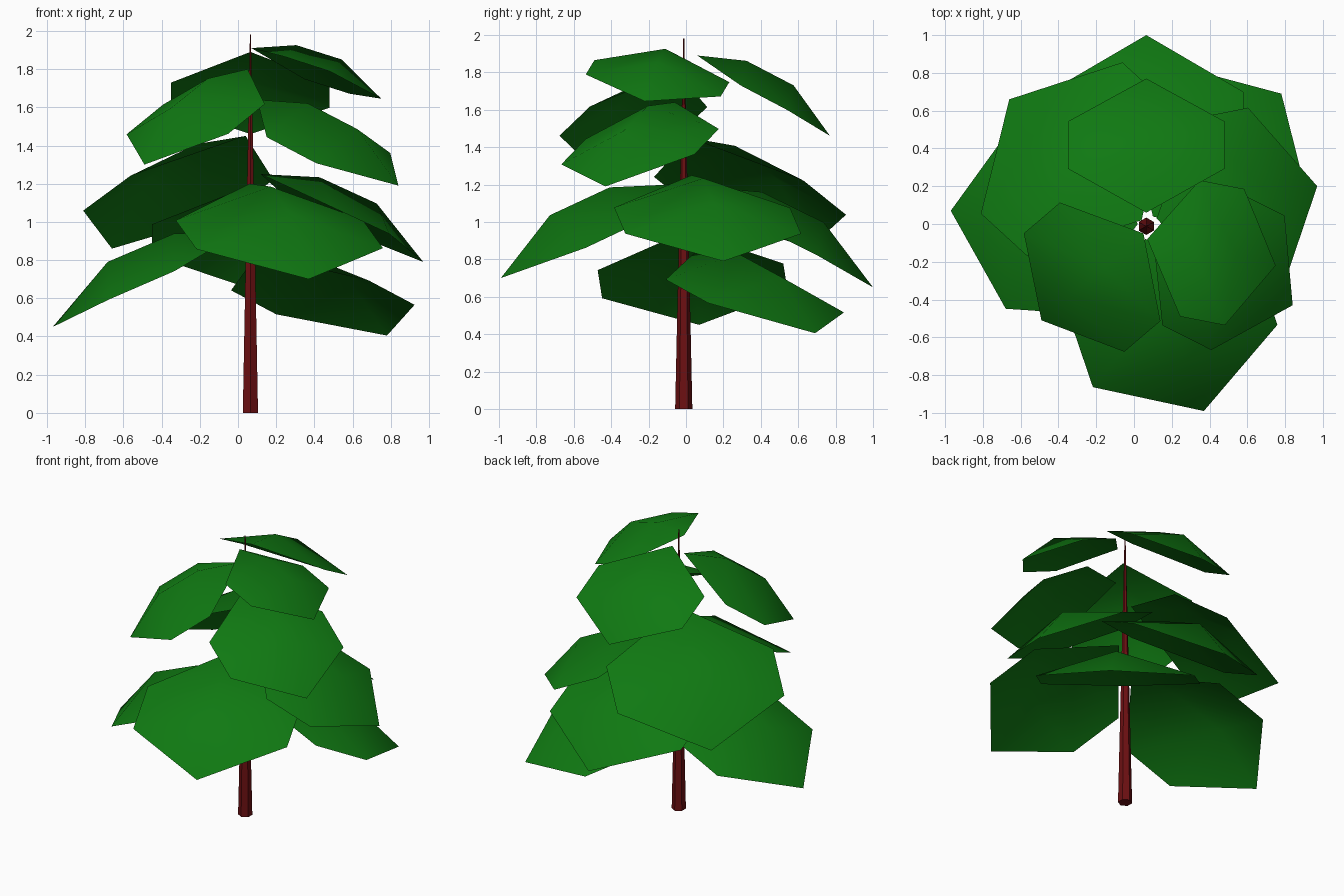
import bpy
from mathutils import Vector

if "Cube" in bpy.data.objects:
    bpy.data.objects.remove(bpy.data.objects["Cube"])


def material(name, rgb):
    m = bpy.data.materials.new(name)
    m.diffuse_color = (*rgb, 1)
    m.use_nodes = True
    m.node_tree.nodes["Principled BSDF"].inputs["Base Color"].default_value = m.diffuse_color
    return m


GREEN = material("leaf_green", (0.005, 0.19, 0.006))
BARK = material("red_bark", (0.15, 0.005, 0.006))

# Trunk: tapering six-sided spike
bpy.ops.mesh.primitive_cone_add(vertices=6, radius1=0.046, radius2=0.003,
                                depth=1.98, location=(0.065, -0.012, 0.99))
trunk = bpy.context.object
trunk.name = "trunk"
trunk.data.materials.append(BARK)

# One leaf pad: (along chord, across, up), all as fractions of its size
PROFILE = [(0, 0, 0),
           (0.34, 0.5, -0.02), (0.29, 0, 0.135), (0.34, -0.5, -0.02),
           (0.68, 0.5, 0.0), (0.63, 0, 0.157), (0.68, -0.5, 0.0),
           (1, 0, 0)]
FACES = [(0, 2, 1), (0, 3, 2), (1, 2, 5, 4), (2, 3, 6, 5), (4, 5, 7), (5, 6, 7)]


def leaf(name, base, tip, across):
    """Domed leaf from base to tip; across points from its right to its left side."""
    base, across = Vector(base), Vector(across)
    chord = Vector(tip) - base
    length, width = chord.length, across.length
    u = chord.normalized()
    v = (across - u * across.dot(u)).normalized()
    n = u.cross(v)
    verts = [base + u * a * length + v * b * width + n * c * length
             for a, b, c in PROFILE]
    mesh = bpy.data.meshes.new(name)
    mesh.from_pydata(verts, [], FACES)
    mesh.materials.append(GREEN)
    for p in mesh.polygons:
        p.use_smooth = True
    bpy.context.collection.objects.link(bpy.data.objects.new(name, mesh))


# Leaves from the top down: base, tip, right-to-left vector
LEAVES = [
    ((0.07, -0.08, 1.91), (0.75, -0.22, 1.645), (0.11, 0.72, -0.12)),
    ((0.065, 0.06, 1.89), (0.065, 0.77, 1.46), (-0.83, 0, 0)),
    ((0.05, -0.05, 1.80), (-0.49, -0.51, 1.30), (0.54, -0.62, 0.01)),
    ((0.10, -0.06, 1.64), (0.84, -0.43, 1.19), (0.41, 0.70, 0.04)),
    ((0.04, 0.02, 1.45), (-0.66, 0.66, 0.86), (-0.75, -0.80, 0.02)),
    ((0.12, 0.03, 1.25), (0.97, 0.20, 0.79), (-0.19, 0.94, 0)),
    ((0.06, -0.08, 1.20), (0.37, -0.99, 0.70), (0.98, 0.32, 0)),
    ((0.065, 0.06, 1.19), (0.065, 1.00, 0.65), (-1.03, 0, 0)),
    ((0.02, 0.0, 0.95), (-0.97, 0.07, 0.45), (-0.08, -0.99, -0.05)),
    ((0.10, 0.04, 0.83), (0.78, 0.69, 0.405), (-0.74, 0.71, -0.04)),
]
for i, args in enumerate(LEAVES, 1):
    leaf(f"leaf_{i:02d}", *args)
